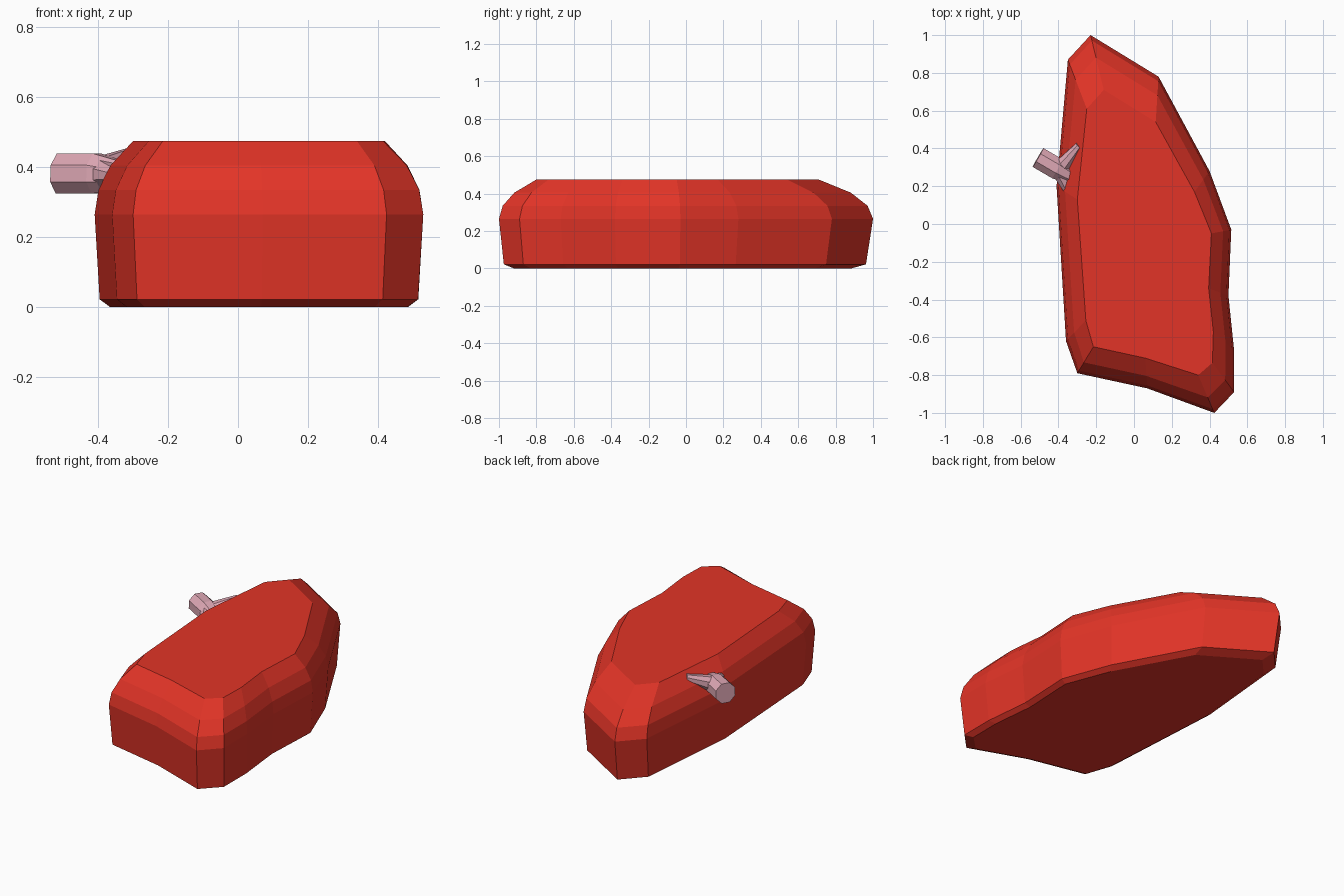
import bpy, bmesh
from math import cos, sin, tau
from mathutils import Vector

if "Cube" in bpy.data.objects:
    bpy.data.objects.remove(bpy.data.objects["Cube"])


def material(name, rgb):
    m = bpy.data.materials.new(name)
    m.diffuse_color = (*rgb, 1)
    m.use_nodes = True
    m.node_tree.nodes["Principled BSDF"].inputs["Base Color"].default_value = m.diffuse_color
    return m


def loft(name, rings, mat):
    """Flat-shaded solid through closed rings of equal point count."""
    bm = bmesh.new()
    rows = [[bm.verts.new(p) for p in r] for r in rings]
    n = len(rows[0])
    for a, b in zip(rows, rows[1:]):
        for i in range(n):
            j = (i + 1) % n
            bm.faces.new((a[i], a[j], b[j], b[i]))
    bm.faces.new(rows[0][::-1])
    bm.faces.new(rows[-1])
    bmesh.ops.recalc_face_normals(bm, faces=bm.faces)
    mesh = bpy.data.meshes.new(name)
    bm.to_mesh(mesh)
    bm.free()
    mesh.materials.append(mat)
    ob = bpy.data.objects.new(name, mesh)
    bpy.context.collection.objects.link(ob)
    return ob


def tube(name, stations, mat, sides=8):
    """Tube through (centre, radius) stations, rings square to its axis."""
    axis = (Vector(stations[-1][0]) - Vector(stations[0][0])).normalized()
    side = axis.cross(Vector((0, 0, 1))).normalized()
    up = side.cross(axis)
    angles = [(i + 0.5) * tau / sides for i in range(sides)]
    rings = [[Vector(c) + r * (cos(a) * side + sin(a) * up) for a in angles]
             for c, r in stations]
    return loft(name, rings, mat)


red = material("meat_red", (0.76, 0.034, 0.02))
pink = material("bone_pink", (0.73, 0.39, 0.46))

# Meat slab: widest outline paired with the outline of the flat top
outline = [
    ((-0.23, 1.00), (-0.16, 0.71)), ((0.13, 0.78), (0.115, 0.54)),
    ((0.40, 0.28), (0.32, 0.17)), ((0.515, -0.03), (0.41, -0.05)),
    ((0.50, -0.38), (0.395, -0.34)), ((0.53, -0.67), (0.42, -0.57)),
    ((0.53, -0.89), (0.415, -0.735)), ((0.425, -1.00), (0.34, -0.80)),
    ((0.07, -0.87), (0.06, -0.71)), ((-0.30, -0.79), (-0.215, -0.65)),
    ((-0.36, -0.62), (-0.255, -0.51)), ((-0.41, 0.20), (-0.30, 0.13)),
    ((-0.35, 0.87), (-0.25, 0.61)),
]
# Height and how far each ring is drawn in towards the top outline
levels = [(0, 0.4), (0.022, 0.13), (0.265, 0), (0.335, 0.1),
          (0.405, 0.41), (0.475, 1)]
loft("meat_slab",
     [[(*Vector(o).lerp(Vector(t), f), z) for o, t in outline]
      for z, f in levels], red)

# Bone shaft sticking out of the left side
tube("bone_shaft", [((-0.508, 0.352, 0.382), 0.062),
                    ((-0.405, 0.292, 0.382), 0.062),
                    ((-0.33, 0.249, 0.375), 0.045)], pink)

# Forked bone end running into the meat
for name, tip, r in (("bone_fork_back", (-0.29, 0.415, 0.44), 0.022),
                     ("bone_fork_front", (-0.35, 0.18, 0.375), 0.025)):
    tube(name, [((-0.395, 0.287, 0.382), 0.05), (tip, r)], pink)
